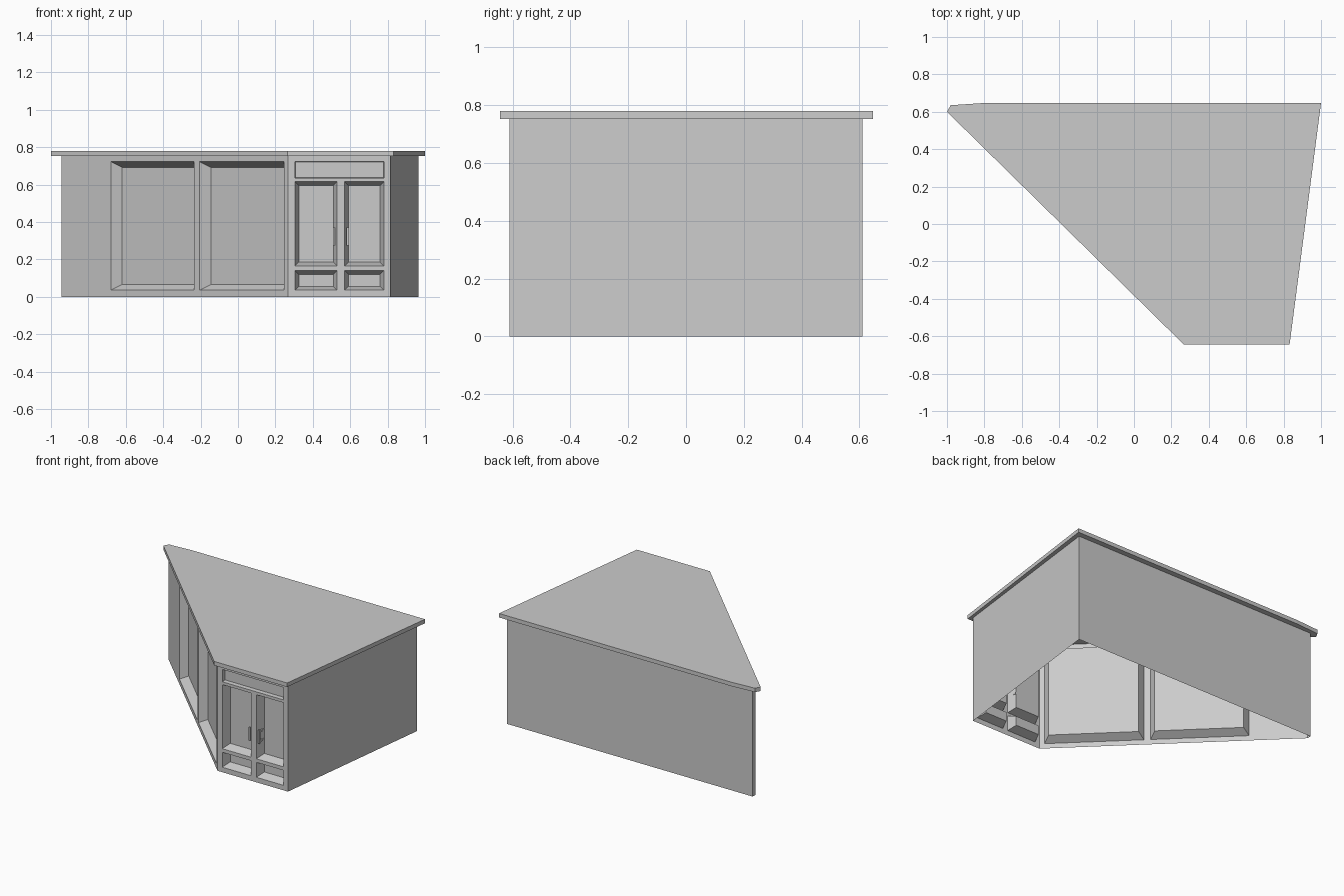
import bpy, bmesh
from mathutils import Vector

if "Cube" in bpy.data.objects:
    bpy.data.objects.remove(bpy.data.objects["Cube"])

BODY_TOP, TOP = 0.752, 0.78


def make_object(name, bm):
    mesh = bpy.data.meshes.new(name)
    bm.to_mesh(mesh)
    bm.free()
    obj = bpy.data.objects.new(name, mesh)
    bpy.context.collection.objects.link(obj)
    return obj


def add_wall(bm, p, q, openings=()):
    """Wall from p to q (left to right seen from outside) with recesses.
    Opening: (x0, x1, z0, z1, inset, depth), x is the world x on the wall line."""
    p, q = Vector((*p, 0)), Vector((*q, 0))
    along = (q - p).normalized()
    inward = Vector((-along.y, along.x, 0))
    rects = [((a - p.x) / along.x, (b - p.x) / along.x, *rest) for a, b, *rest in openings]
    us = sorted({0, (q - p).length, *(v for r in rects for v in r[:2])})
    zs = sorted({0, BODY_TOP, *(v for r in rects for v in r[2:4])})

    def vert(u, z, d=0):
        return bm.verts.new(p + along * u + inward * d + Vector((0, 0, z)))

    def ring(u0, u1, z0, z1, d=0):
        return [vert(u, z, d) for u, z in ((u0, z0), (u1, z0), (u1, z1), (u0, z1))]

    # flat frame around the openings
    for u0, u1 in zip(us, us[1:]):
        for z0, z1 in zip(zs, zs[1:]):
            u, z = (u0 + u1) / 2, (z0 + z1) / 2
            if not any(r[0] < u < r[1] and r[2] < z < r[3] for r in rects):
                bm.faces.new(ring(u0, u1, z0, z1))
    # sloped recess sides and back panels
    for u0, u1, z0, z1, i, d in rects:
        outer = ring(u0, u1, z0, z1)
        inner = ring(u0 + i, u1 - i, z0 + i, z1 - i, d)
        for k in range(4):
            n = (k + 1) % 4
            bm.faces.new((outer[k], outer[n], inner[n], inner[k]))
        bm.faces.new(inner)


def box(name, lo, hi):
    bm = bmesh.new()
    bmesh.ops.create_cube(bm, size=1)
    for v in bm.verts:
        v.co = [(a + b) / 2 + c * (b - a) for a, b, c in zip(lo, hi, v.co)]
    return make_object(name, bm)


# cabinet body, open underneath
corners = [(-0.945, 0.61), (-0.945, 0.581), (0.268, -0.61), (0.815, -0.61), (0.965, 0.61)]
diagonal_panels = [(-0.68, -0.235, 0.035, 0.722, 0.03, 0.055),
                   (-0.205, 0.245, 0.035, 0.722, 0.03, 0.055)]
front_panels = [(0.305, 0.78, 0.635, 0.722, 0.002, 0.03)]
for x0, x1 in ((0.305, 0.53), (0.57, 0.78)):
    front_panels += [(x0, x1, 0.165, 0.615, 0.02, 0.06), (x0, x1, 0.035, 0.14, 0.02, 0.06)]
panels = {1: diagonal_panels, 2: front_panels}
bm = bmesh.new()
for k, p in enumerate(corners):
    add_wall(bm, p, corners[(k + 1) % 5], panels.get(k, ()))
bmesh.ops.remove_doubles(bm, verts=bm.verts, dist=0.0005)
make_object("cabinet_body", bm)

# countertop slab
outline = [(-1, 0.6), (0.265, -0.643), (0.832, -0.643), (1, 0.647),
           (-0.8, 0.647), (-0.98, 0.635)]
bm = bmesh.new()
base = bm.faces.new([bm.verts.new((x, y, BODY_TOP)) for x, y in outline])
top = bmesh.ops.extrude_face_region(bm, geom=[base], use_keep_orig=True)["geom"]
for v in top:
    if isinstance(v, bmesh.types.BMVert):
        v.co.z = TOP
bmesh.ops.recalc_face_normals(bm, faces=bm.faces)
make_object("countertop", bm)

# door handles: a bar on two short posts
for side, x in (("left", 0.513), ("right", 0.587)):
    box(side + "_handle_bar", (x - 0.006, -0.608, 0.275), (x + 0.006, -0.596, 0.37))
    for n, z in (("lower", 0.288), ("upper", 0.357)):
        box(f"{side}_handle_{n}_post", (x - 0.005, -0.598, z - 0.006), (x + 0.005, -0.55, z + 0.006))
